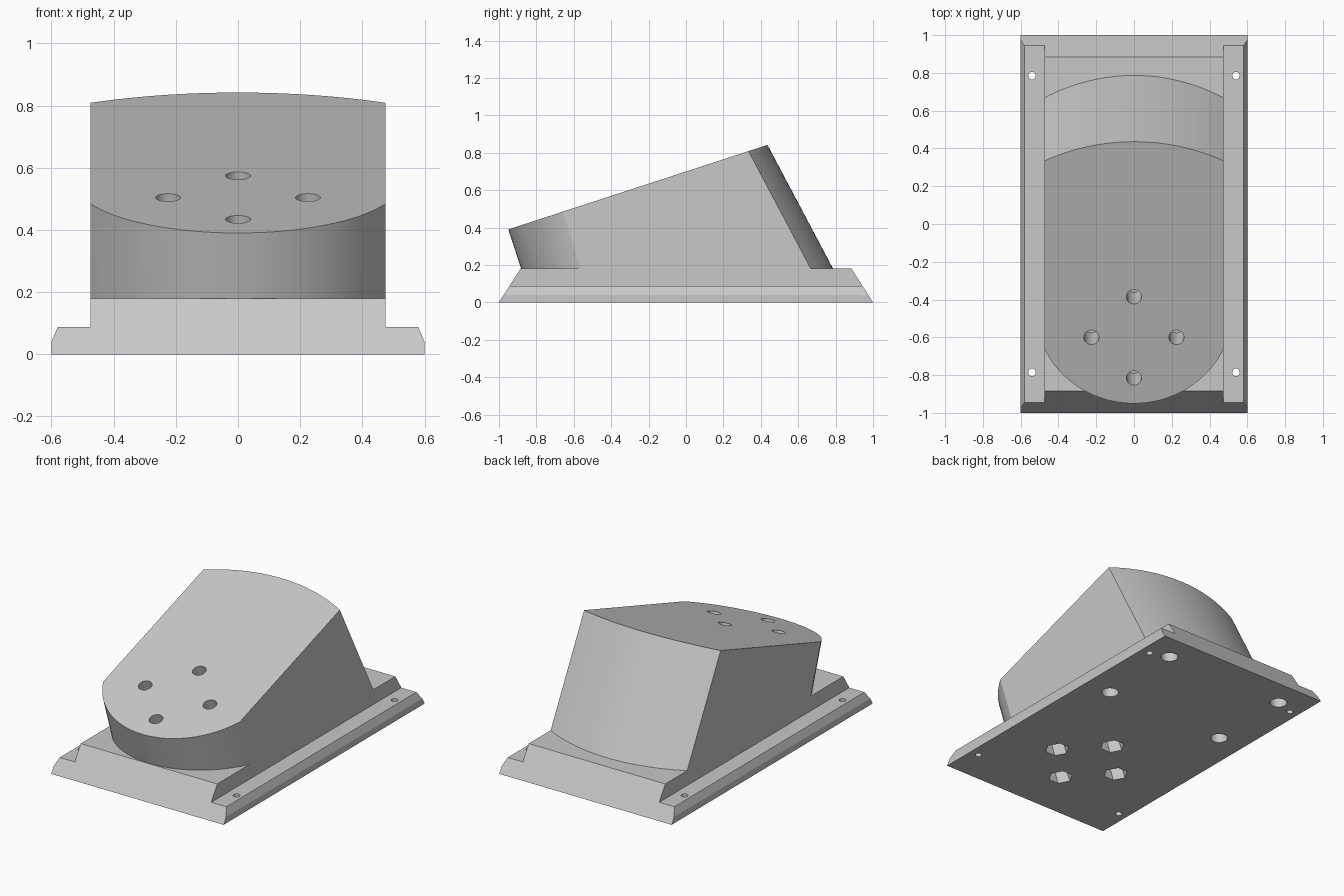
import bpy, bmesh, math
from mathutils import Vector

if "Cube" in bpy.data.objects:
    bpy.data.objects.remove(bpy.data.objects["Cube"])

SLOPE = 0.326                                  # rise of the sloping top face
AXIS = Vector((0, SLOPE, -1)).normalized()     # straight into the sloping top
HALF_W = 0.475
STEPS = 32

grey = bpy.data.materials.new("light grey")
grey.diffuse_color = (0.58, 0.58, 0.58, 1)
grey.use_nodes = True
grey.node_tree.nodes["Principled BSDF"].inputs["Base Color"].default_value = grey.diffuse_color


def top_z(y):
    return 0.39 + SLOPE * (y + 0.95)


def loft(name, rings):
    """Closed solid skinned between two matching rings of points."""
    bm = bmesh.new()
    a, b = [[bm.verts.new(p) for p in ring] for ring in rings]
    n = len(a)
    bm.faces.new(a)
    bm.faces.new(b[::-1])
    for i in range(n):
        j = (i + 1) % n
        bm.faces.new((a[i], b[i], b[j], a[j]))
    bmesh.ops.recalc_face_normals(bm, faces=bm.faces)
    me = bpy.data.meshes.new(name)
    bm.to_mesh(me)
    bm.free()
    me.materials.append(grey)
    ob = bpy.data.objects.new(name, me)
    bpy.context.collection.objects.link(ob)
    return ob


def prism(name, sides, r, p0, p1):
    """Cylinder or hexagonal bar between two points."""
    d = (p1 - p0).normalized()
    u = Vector((1, 0, 0))
    v = d.cross(u)
    angles = [2 * math.pi * i / sides for i in range(sides)]
    return loft(name, [[p + r * (math.cos(t) * u + math.sin(t) * v) for t in angles]
                       for p in (p0, p1)])


def combine(target, tool, op):
    m = target.modifiers.new(op.lower(), 'BOOLEAN')
    m.operation, m.solver, m.object = op, 'EXACT', tool
    bpy.context.view_layer.objects.active = target
    bpy.ops.object.modifier_apply(modifier=m.name)
    bpy.data.objects.remove(tool)


def arc(sagitta):
    """Points of a shallow circular arc: (x, bulge) from -HALF_W to HALF_W."""
    r = (HALF_W ** 2 + sagitta ** 2) / (2 * sagitta)
    a = math.asin(HALF_W / r)
    return [(r * math.sin(t), r * math.cos(t) - r + sagitta)
            for t in (-a + 2 * a * i / STEPS for i in range(STEPS + 1))]


# Base with stepped side rails and sloped ends
half = [(0.6, 0), (0.6, 0.04), (0.58, 0.087), (HALF_W, 0.087), (HALF_W, 0.18)]
outline = half + [(-x, z) for x, z in reversed(half)]
housing = loft("housing", [[Vector((x, s * (1 - 0.639 * z), z)) for x, z in outline]
                           for s in (-1, 1)])

# Wedge body: rounded front square to the top face, rounded back leaning backwards
cos_t = 1 / math.hypot(1, SLOPE)
upper, lower = [], []
floor = 0.12
for pts, y0, sign, lean in ((arc(0.305), -0.66, -1, SLOPE), (arc(0.107)[::-1], 0.334, 1, 0.53)):
    for x, bulge in pts:
        y = y0 + sign * bulge * cos_t
        z = top_z(y)
        upper.append(Vector((x, y, z)))
        lower.append(Vector((x, y + lean * (z - floor), floor)))
combine(housing, loft("wedge_body", [upper, lower]), 'UNION')

# Four tilted bolt holes with hexagonal pockets from below
for x, y in ((0, -0.385), (0, -0.815), (0.225, -0.6), (-0.225, -0.6)):
    p = Vector((x, y, top_z(y)))
    combine(housing, prism("bolt_hole", 32, 0.04, p - 0.1 * AXIS, p + 0.25 * AXIS), 'DIFFERENCE')
    combine(housing, prism("nut_pocket", 6, 0.07, p + 0.2 * AXIS, p + 0.75 * AXIS), 'DIFFERENCE')

# Rail screw holes and blind foot recesses
for sx in (-1, 1):
    for y in (-0.785, 0.785):
        combine(housing, prism("screw_hole", 24, 0.02, Vector((sx * 0.54, y, -0.1)),
                               Vector((sx * 0.54, y, 0.15))), 'DIFFERENCE')
    for y in (0.28, 0.825):
        combine(housing, prism("foot_recess", 32, 0.05, Vector((sx * 0.42, y, -0.1)),
                               Vector((sx * 0.42, y, 0.08))), 'DIFFERENCE')

# Smooth curved walls, crisp edges
housing.select_set(True)
bpy.context.view_layer.objects.active = housing
bpy.ops.object.shade_smooth_by_angle(angle=math.radians(20))
